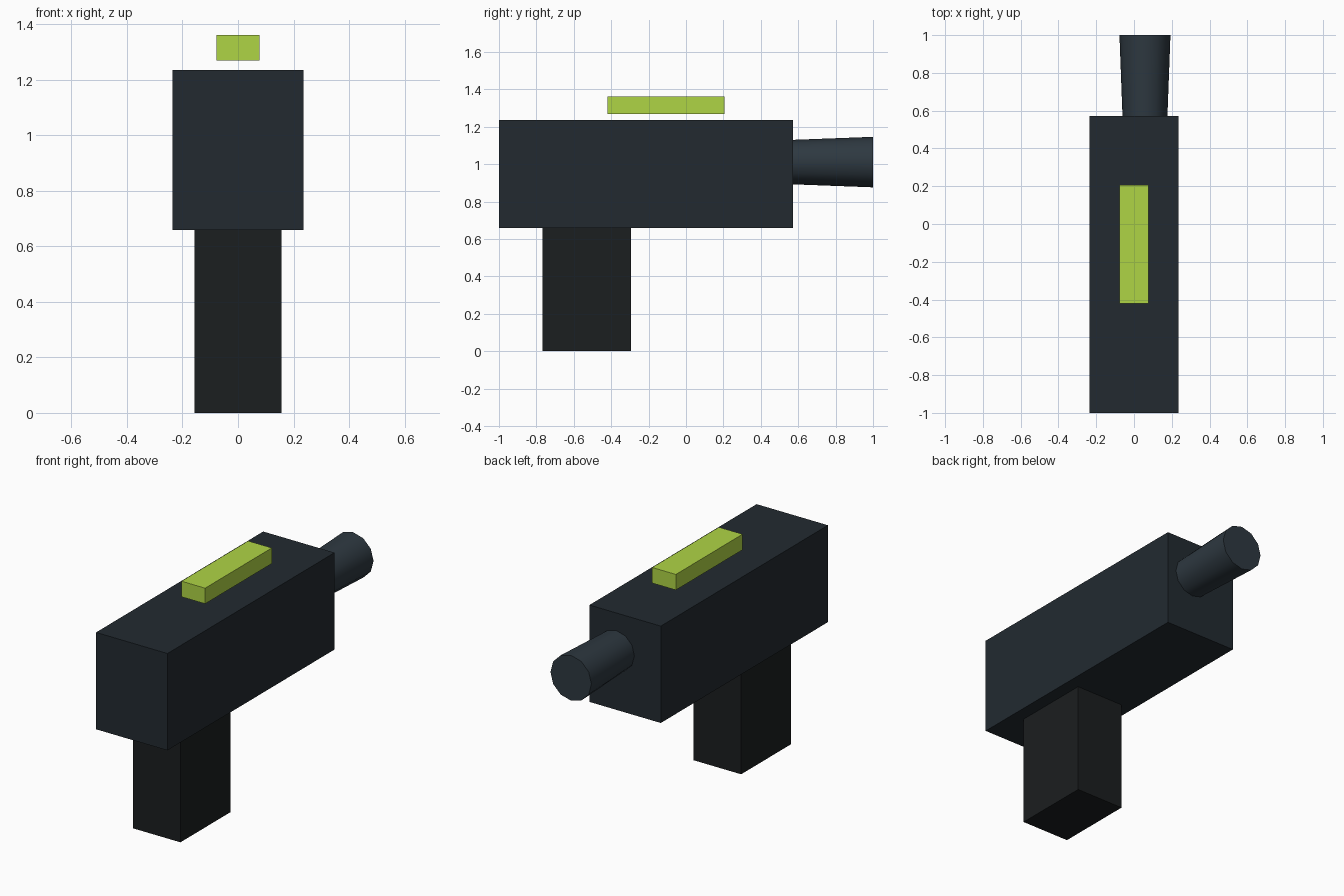
import bpy
from math import pi, radians

if "Cube" in bpy.data.objects:
    bpy.data.objects.remove(bpy.data.objects["Cube"])


def paint(obj, color):
    mat = bpy.data.materials.new(obj.name + "_color")
    mat.diffuse_color = (*color, 1)
    mat.use_nodes = True
    mat.node_tree.nodes["Principled BSDF"].inputs["Base Color"].default_value = mat.diffuse_color
    obj.data.materials.append(mat)


def box(name, lo, hi, color):
    center = [(a + b) / 2 for a, b in zip(lo, hi)]
    bpy.ops.mesh.primitive_cube_add(size=1, location=center)
    obj = bpy.context.object
    obj.name = name
    obj.scale = [b - a for a, b in zip(lo, hi)]
    bpy.ops.object.transform_apply(location=False, rotation=False, scale=True)
    paint(obj, color)
    return obj


# Main housing, grip and the strip floating above the housing
box("body", (-0.235, -1.0, 0.658), (0.235, 0.573, 1.235), (0.016, 0.023, 0.030))
box("grip", (-0.157, -0.766, 0.0), (0.157, -0.295, 0.70), (0.011, 0.013, 0.014))
box("top_strip", (-0.078, -0.421, 1.268), (0.078, 0.207, 1.361), (0.43, 0.66, 0.06))

# Flared barrel, slightly off-centre, its root sunk into the housing
y0, y1 = 0.36, 1.0
bpy.ops.mesh.primitive_cone_add(vertices=12, radius1=0.111, radius2=0.135, depth=y1 - y0,
                                location=(0.058, (y0 + y1) / 2, 1.011),
                                rotation=(-pi / 2, 0, 0))
barrel = bpy.context.object
barrel.name = "barrel"
paint(barrel, (0.027, 0.040, 0.052))
bpy.ops.object.shade_smooth_by_angle(angle=radians(40))
